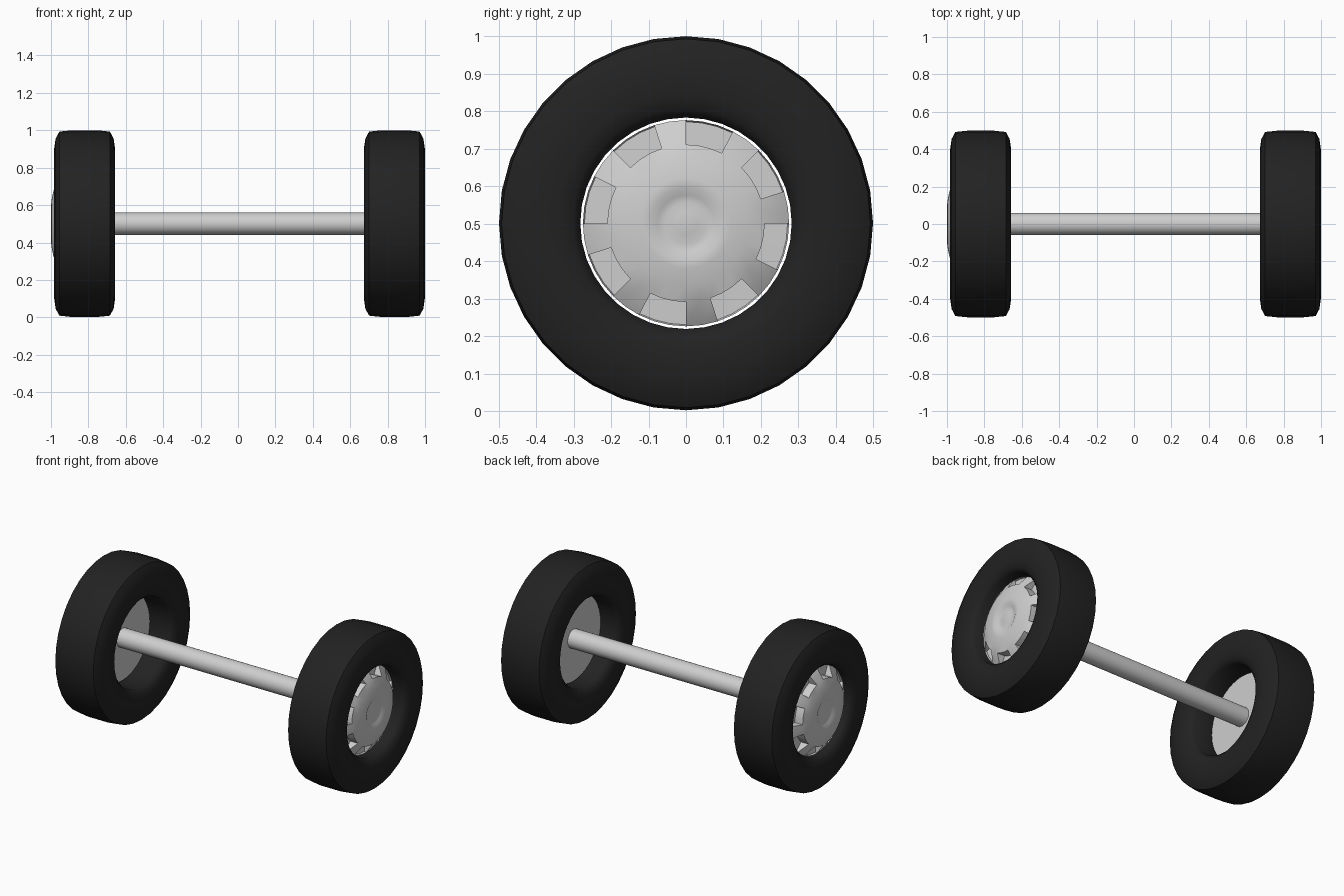
import bpy, bmesh, math

if "Cube" in bpy.data.objects:
    bpy.data.objects.remove(bpy.data.objects["Cube"])

Z = 0.501          # axle height
HUB_SHIFT = -0.01  # hubs and axle sit slightly left of the tyres


def material(name, c):
    m = bpy.data.materials.new(name)
    m.diffuse_color = (c[0], c[1], c[2], 1)
    m.use_nodes = True
    m.node_tree.nodes["Principled BSDF"].inputs["Base Color"].default_value = m.diffuse_color
    return m


rubber = material("black_rubber", (0.016, 0.016, 0.016))
metal = material("light_grey_metal", (0.62, 0.62, 0.62))


def lathe(bm, profile, n, closed):
    """Revolve (x, r) points around the x axis; r = 0 makes a pole."""
    rings = []
    for x, r in profile:
        if r == 0:
            rings.append([bm.verts.new((x, 0, 0))] * n)
        else:
            rings.append([bm.verts.new((x, r * math.cos(2 * math.pi * i / n),
                                        r * math.sin(2 * math.pi * i / n))) for i in range(n)])
    pairs = list(zip(rings, rings[1:]))
    if closed:
        pairs.append((rings[-1], rings[0]))
    bands = []
    for a, b in pairs:
        band = []
        for i in range(n):
            j = (i + 1) % n
            vs = []
            for v in (a[i], a[j], b[j], b[i]):
                if v not in vs:
                    vs.append(v)
            band.append(bm.faces.new(vs))
        bands.append(band)
    return bands


def finish(bm, name, mat, x, turn, angle):
    bmesh.ops.recalc_face_normals(bm, faces=bm.faces)
    me = bpy.data.meshes.new(name)
    bm.to_mesh(me)
    bm.free()
    me.materials.append(mat)
    ob = bpy.data.objects.new(name, me)
    bpy.context.collection.objects.link(ob)
    ob.location = (x, 0, Z)
    ob.rotation_euler = (0, 0, turn)
    bpy.context.view_layer.objects.active = ob
    ob.select_set(True)
    bpy.ops.object.shade_smooth_by_angle(angle=math.radians(angle))
    ob.select_set(False)
    return ob


# tyre cross-section, one half, mirrored to the other side
half = [(0.13, 0.282), (0.153, 0.305), (0.163, 0.345), (0.163, 0.40),
        (0.155, 0.455), (0.135, 0.492), (0.07, 0.499)]
tyre_profile = half + [(-x, r) for x, r in reversed(half)]

# hub cross-section from back disc to dimpled dome centre
hub_profile = [(0.81, 0), (0.81, 0.275), (0.922, 0.275), (0.967, 0.21), (0.979, 0.165),
               (0.988, 0.12), (0.989, 0.095), (0.979, 0.075), (0.976, 0.055),
               (0.981, 0.03), (0.982, 0)]

for side, turn, tyre_x in (("right", 0, 0.836), ("left", math.pi, -0.82)):
    # tyre
    bm = bmesh.new()
    lathe(bm, tyre_profile, 36, True)
    finish(bm, side + "_tyre", rubber, tyre_x, 0, 50)

    # hub with eight notches sunk into its outer band
    bm = bmesh.new()
    bands = lathe(bm, hub_profile, 40, False)
    bmesh.ops.recalc_face_normals(bm, faces=bm.faces)
    notch = [f for i, f in enumerate(bands[2]) if i % 5 >= 2]
    res = bmesh.ops.extrude_face_region(bm, geom=notch)
    for v in [g for g in res["geom"] if isinstance(g, bmesh.types.BMVert)]:
        r = math.hypot(v.co.y, v.co.z)
        # deep at the inner edge, shallow at the rim
        v.co.x -= 0.055 if r < 0.25 else 0.012
        if r > 0.25:
            v.co.y *= 0.985
            v.co.z *= 0.985
    bmesh.ops.delete(bm, geom=[f for f in notch if f.is_valid], context='FACES')
    finish(bm, side + "_hub", metal, HUB_SHIFT, turn, 35)

# axle
bm = bmesh.new()
lathe(bm, [(-0.82, 0), (-0.82, 0.06), (0.82, 0.06), (0.82, 0)], 32, False)
finish(bm, "axle", metal, HUB_SHIFT, 0, 40)
